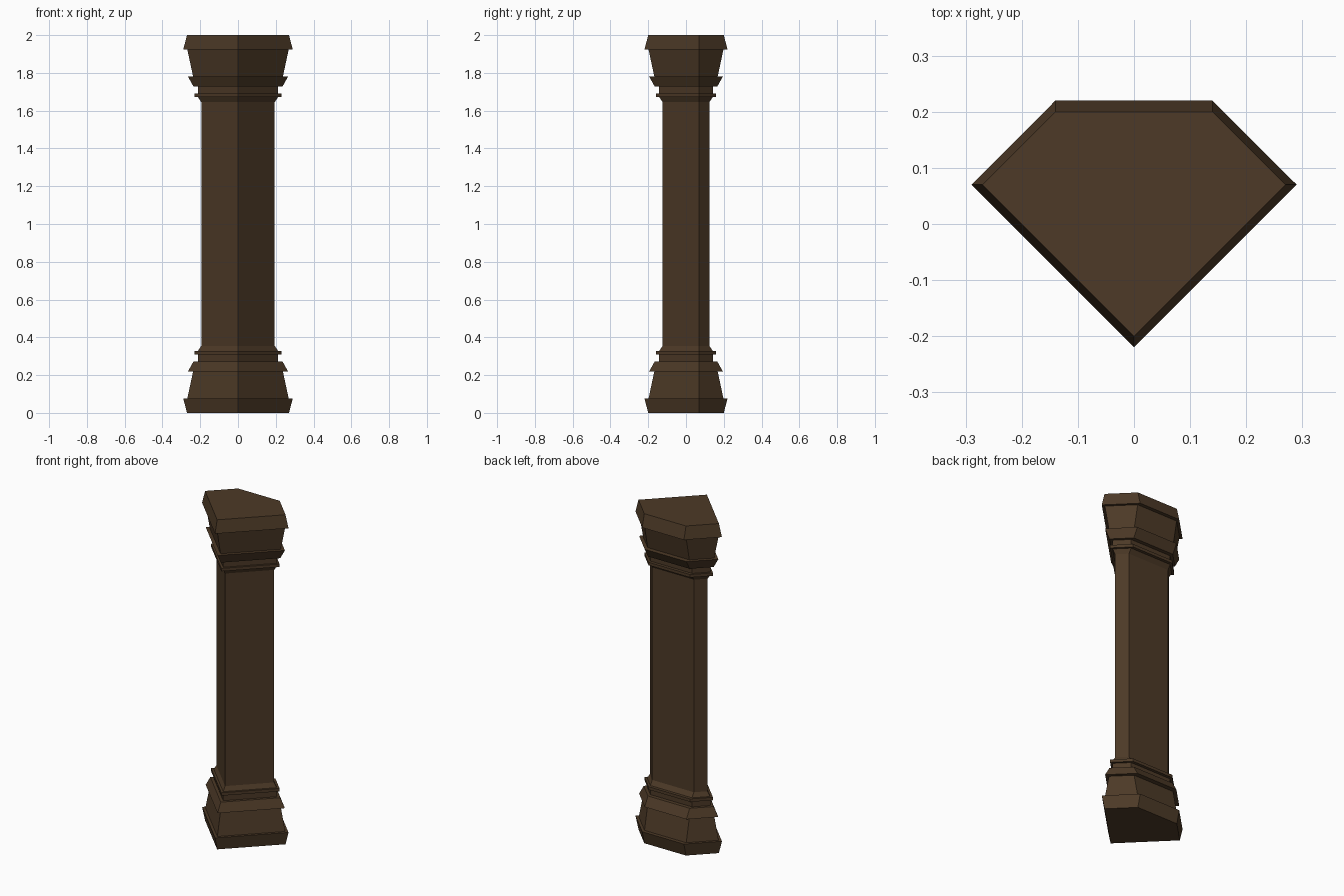
import bpy
import bmesh

if "Cube" in bpy.data.objects:
    bpy.data.objects.remove(bpy.data.objects["Cube"])

wood = bpy.data.materials.new("dark brown")
wood.diffuse_color = (0.074, 0.042, 0.020, 1)
wood.use_nodes = True
wood.node_tree.nodes["Principled BSDF"].inputs["Base Color"].default_value = wood.diffuse_color


def ring(s):
    # five-sided section; s is the half width, faces offset evenly with it
    return [(0, 0.07 - s), (s, 0.07), (0.14, s - 0.07),
            (-0.14, s - 0.07), (-s, 0.07)]


def loft(name, profile, cap_bottom=False, cap_top=False):
    # stack of sections from (half width, height) pairs, bottom to top
    bm = bmesh.new()
    rows = [[bm.verts.new((x, y, z)) for x, y in ring(s)] for s, z in profile]
    for a, b in zip(rows, rows[1:]):
        for i in range(5):
            j = (i + 1) % 5
            bm.faces.new((a[i], a[j], b[j], b[i]))
    if cap_bottom:
        bm.faces.new(rows[0][::-1])
    if cap_top:
        bm.faces.new(rows[-1])
    mesh = bpy.data.meshes.new(name)
    bm.to_mesh(mesh)
    bm.free()
    mesh.materials.append(wood)
    obj = bpy.data.objects.new(name, mesh)
    bpy.context.collection.objects.link(obj)
    return obj


# moulded foot: plinth, tapered block, sloped ledge, neck, thin ring, taper
foot = [(0.27, 0), (0.29, 0.077), (0.268, 0.077), (0.238, 0.218),
        (0.266, 0.218), (0.235, 0.273), (0.212, 0.273), (0.212, 0.31),
        (0.23, 0.31), (0.23, 0.328), (0.212, 0.328), (0.194, 0.355)]
loft("column_base", foot, cap_bottom=True)

# shaft
loft("column_shaft", [(0.194, 0.355), (0.194, 1.645)])

# capital is the foot turned upside down
loft("column_capital", [(s, 2 - z) for s, z in reversed(foot)], cap_top=True)
